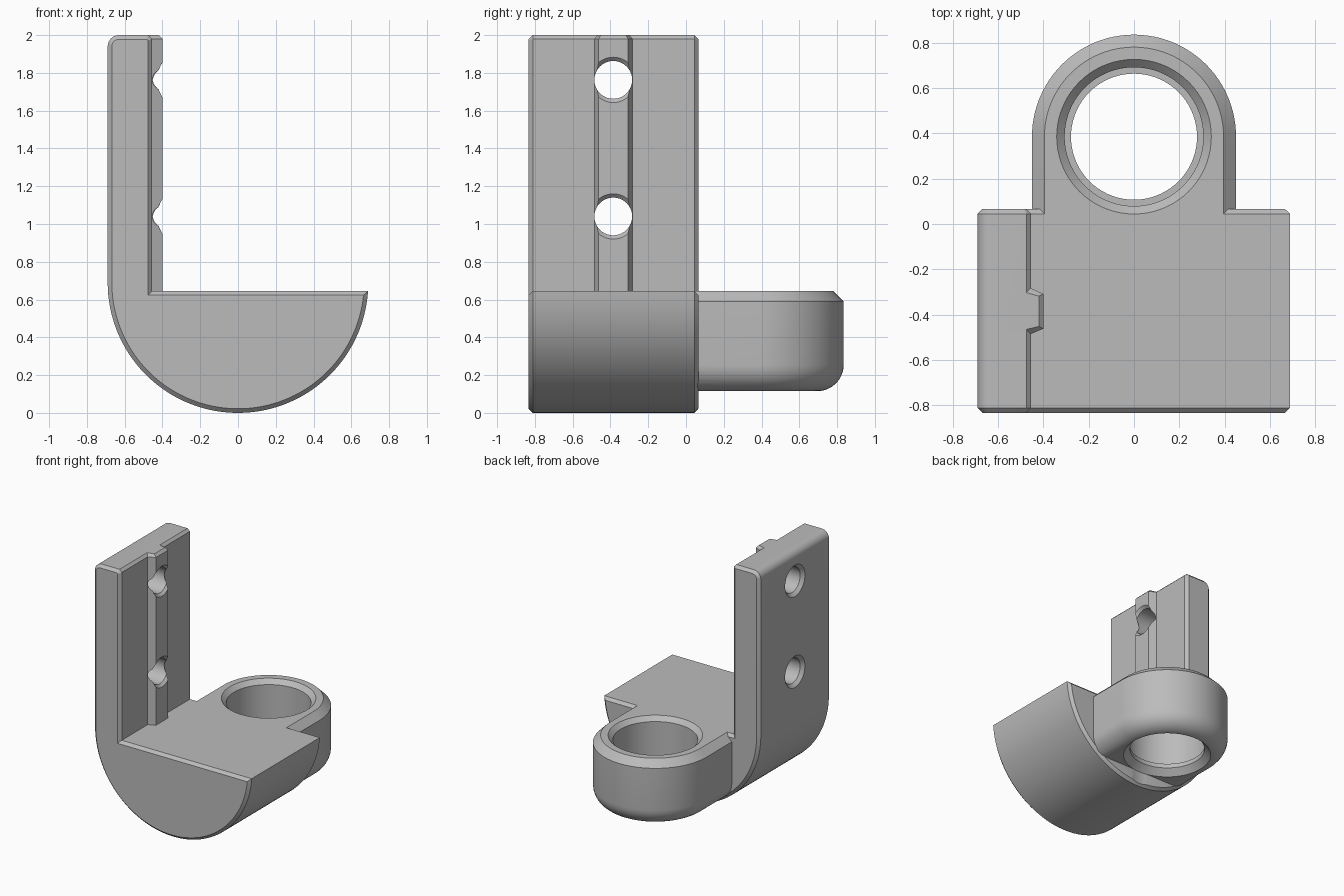
import bpy, bmesh
from math import sin, cos, pi, asin, radians

if "Cube" in bpy.data.objects:
    bpy.data.objects.remove(bpy.data.objects["Cube"], do_unlink=True)

grey = bpy.data.materials.new("plain grey")
grey.use_nodes = True
colour = (0.5, 0.5, 0.5, 1)
grey.diffuse_color = colour
grey.node_tree.nodes["Principled BSDF"].inputs["Base Color"].default_value = colour


def arc(cx, cy, r, a0, a1, n):
    return [(cx + r * cos(a0 + (a1 - a0) * i / n), cy + r * sin(a0 + (a1 - a0) * i / n))
            for i in range(n + 1)]


def loft(name, rings):
    """Closed solid through rings of equal point count."""
    bm = bmesh.new()
    rows = [[bm.verts.new(p) for p in ring] for ring in rings]
    n = len(rows[0])
    for a, b in zip(rows, rows[1:]):
        for i in range(n):
            j = (i + 1) % n
            bm.faces.new((a[i], a[j], b[j], b[i]))
    bm.faces.new(rows[0])
    bm.faces.new(rows[-1])
    bmesh.ops.recalc_face_normals(bm, faces=bm.faces)
    mesh = bpy.data.meshes.new(name)
    bm.to_mesh(mesh)
    bm.free()
    mesh.materials.append(grey)
    obj = bpy.data.objects.new(name, mesh)
    bpy.context.collection.objects.link(obj)
    return obj


def combine(target, other, operation):
    mod = target.modifiers.new(operation, 'BOOLEAN')
    mod.operation, mod.object, mod.solver = operation, other, 'EXACT'
    bpy.context.view_layer.objects.active = target
    bpy.ops.object.modifier_apply(modifier=mod.name)
    bpy.data.objects.remove(other, do_unlink=True)


# Main body: half-round base and upright wall, bevelled at both ends
def body_profile(d):
    r = 0.69 - d
    pts = arc(0, 0.69, r, asin((-0.045 - d) / r), -pi, 64)
    pts += arc(-0.63, 1.94, 0.06 - d, pi, pi / 2, 8)
    pts += [(-0.475 - 0.4 * d, 2 - d), (-0.455 - d, 1.98 - 0.4 * d), (-0.455 - d, 0.645 - d)]
    return pts


bevel = 0.022
body = loft("bracket", [[(x, y, z) for x, z in body_profile(d)] for y, d in
                        ((-0.833, bevel), (-0.833 + bevel, 0), (0.067 - bevel, 0), (0.067, bevel))])


# Locating rib on the inner face of the wall
def rib_section(z, d):
    return [(-0.55, -0.485 + d, z), (-0.455 - d, -0.485 + d, z), (-0.40 - d, -0.462 + d / 2, z),
            (-0.40 - d, -0.308 - d / 2, z), (-0.455 - d, -0.283 - d, z), (-0.55, -0.283 - d, z)]


rib = loft("rib", [rib_section(0.5, 0), rib_section(1.98, 0), rib_section(2.0, 0.02)])
combine(body, rib, 'UNION')


# Ring boss: round-ended block with filleted bottom and chamfered top
def boss_section(z, inset):
    r = 0.45 - inset
    return [(x, y, z) for x, y in arc(0, 0.385, r, 0, pi, 48) + [(-r, 0), (r, 0)]]


fillet = 0.14
levels = [(0.115 + fillet * (1 - cos(t)), fillet * (1 - sin(t)))
          for t in (i * pi / 16 for i in range(9))]
levels += [(0.59, 0), (0.645, 0.055)]
boss = loft("ring_boss", [boss_section(z, d) for z, d in levels])
combine(body, boss, 'UNION')

# Stepped bore through the boss
bore_steps = [(-0.1, 0.325), (0.115, 0.325), (0.165, 0.278), (0.2, 0.278), (0.2, 0.306),
              (0.61, 0.306), (0.7, 0.396)]
bore = loft("bore_cutter", [[(x, y, z) for x, y in arc(0, 0.385, r, 0, 2 * pi, 72)[:-1]]
                            for z, r in bore_steps])
combine(body, bore, 'DIFFERENCE')

# Screw holes through the wall, flared at both mouths
hole_steps = [(-0.72, 0.155), (-0.665, 0.1), (-0.42, 0.1), (-0.37, 0.15)]
for height in (1.04, 1.763):
    hole = loft("hole_cutter", [[(x, y, z) for y, z in arc(-0.385, height, r, 0, 2 * pi, 40)[:-1]]
                                for x, r in hole_steps])
    combine(body, hole, 'DIFFERENCE')

# Smooth curved surfaces, keep machined edges crisp
bpy.ops.object.select_all(action='DESELECT')
body.select_set(True)
bpy.context.view_layer.objects.active = body
bpy.ops.object.shade_smooth_by_angle(angle=radians(25))
